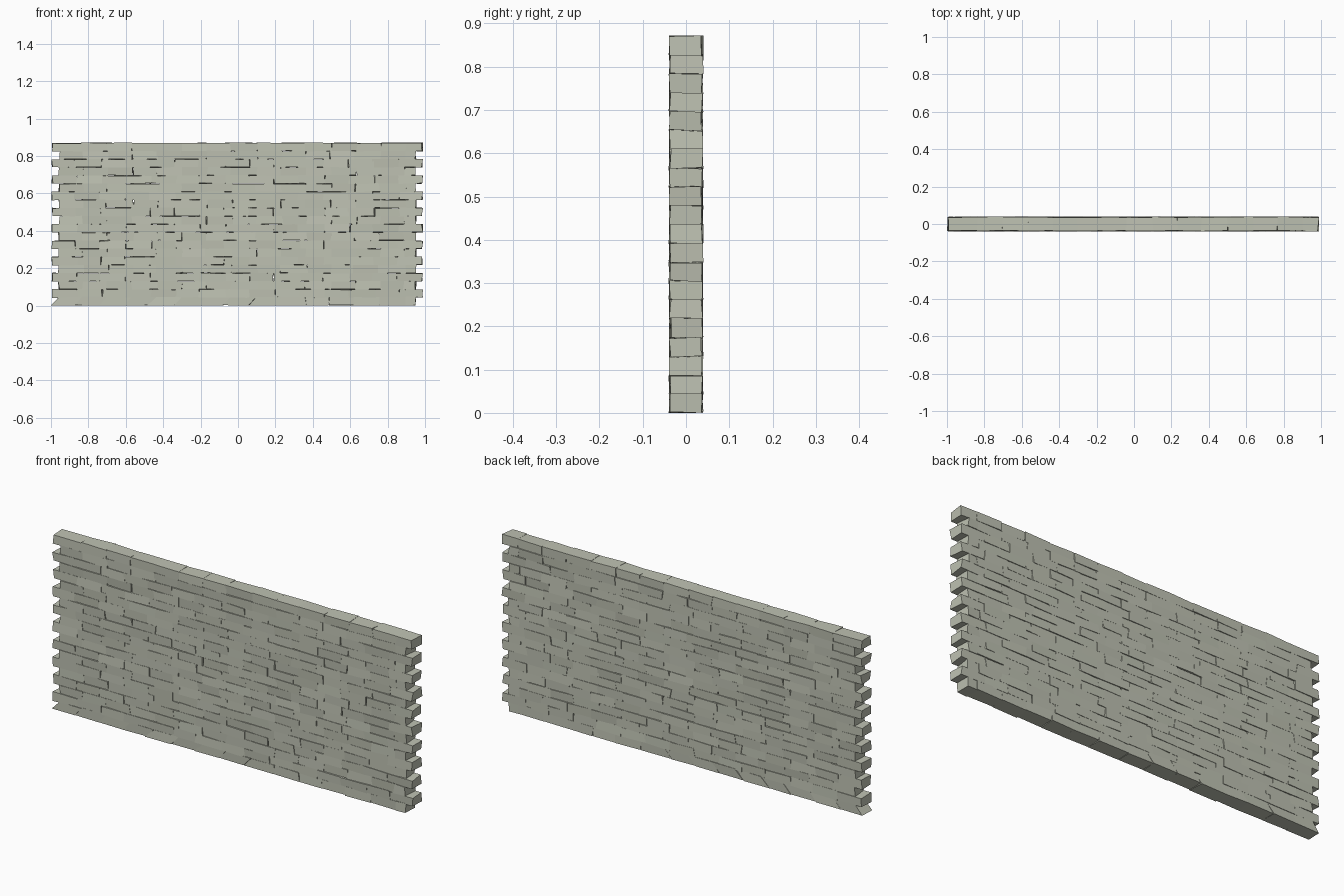
import bpy, bmesh, random

if "Cube" in bpy.data.objects:
    bpy.data.objects.remove(bpy.data.objects["Cube"])

rng = random.Random(7)
ROWS, PITCH, TOP = 20, 0.1325, 0.87
ROW_H = TOP / ROWS
HALF_DEPTH = 0.037

stone = bpy.data.materials.new("pale_stone")
stone.diffuse_color = (0.52, 0.54, 0.45, 1)
stone.use_nodes = True
stone.node_tree.nodes["Principled BSDF"].inputs["Base Color"].default_value = stone.diffuse_color


def jit(a):
    return rng.uniform(-a, a)


def add_brick(bm, x0, x1, z0, z1, row, ends, lean0, lean1):
    """One irregular block; ends marks free left / right ends of the course."""
    dy = jit(0.001)
    rows = {}
    for i in (0, 1):
        for j in (0, 1):
            for k in (0, 1):
                x = (x0, x1)[i] + jit(0.005)
                if not ends[i]:
                    x += (-0.001, 0.001)[i]
                else:
                    x = max(-1, min(0.995, x))
                if k == 0:
                    x += (lean0, lean1)[i]
                y = (-1, 1)[j] * HALF_DEPTH + dy + jit(0.0025)
                z = (z0, z1)[k] + jit(0.0025)
                if row == 0 and k == 0:
                    z = rng.uniform(0, 0.003)
                if row == 0 and k == 1:
                    z += 0.004
                rows[i, j, k] = bm.verts.new((max(-1, x), y, z))
    v = rows
    for f in (((0, 0, 0), (1, 0, 0), (1, 0, 1), (0, 0, 1)),
              ((1, 1, 0), (0, 1, 0), (0, 1, 1), (1, 1, 1)),
              ((0, 1, 0), (0, 0, 0), (0, 0, 1), (0, 1, 1)),
              ((1, 0, 0), (1, 1, 0), (1, 1, 1), (1, 0, 1)),
              ((0, 0, 1), (1, 0, 1), (1, 1, 1), (0, 1, 1)),
              ((0, 1, 0), (1, 1, 0), (1, 0, 0), (0, 0, 0))):
        bm.faces.new([v[c] for c in f])


# courses: odd rows run full width, even rows step in at both ends
for row in range(ROWS):
    wide = row % 2 == 1
    start, end = (-0.993, 0.985) if wide else (-0.957, 0.95)
    first = -0.83 if (not wide or row == ROWS - 1) else -0.865
    joints = [start]
    x = first
    while x < end - 0.04:
        joints.append(x + jit(0.008))
        x += PITCH
    joints.append(end)

    bm = bmesh.new()
    n = len(joints) - 1
    # the bottom course has slanted joints on its left half
    lean = [-0.042 if row == 0 and j < 0.15 else 0 for j in joints]
    for b in range(n):
        add_brick(bm, joints[b], joints[b + 1], row * ROW_H, (row + 1) * ROW_H,
                  row, (b == 0, b == n - 1), lean[b], lean[b + 1])
    name = f"brick_course_{row + 1:02d}"
    me = bpy.data.meshes.new(name)
    bm.to_mesh(me)
    bm.free()
    me.materials.append(stone)
    bpy.context.collection.objects.link(bpy.data.objects.new(name, me))
